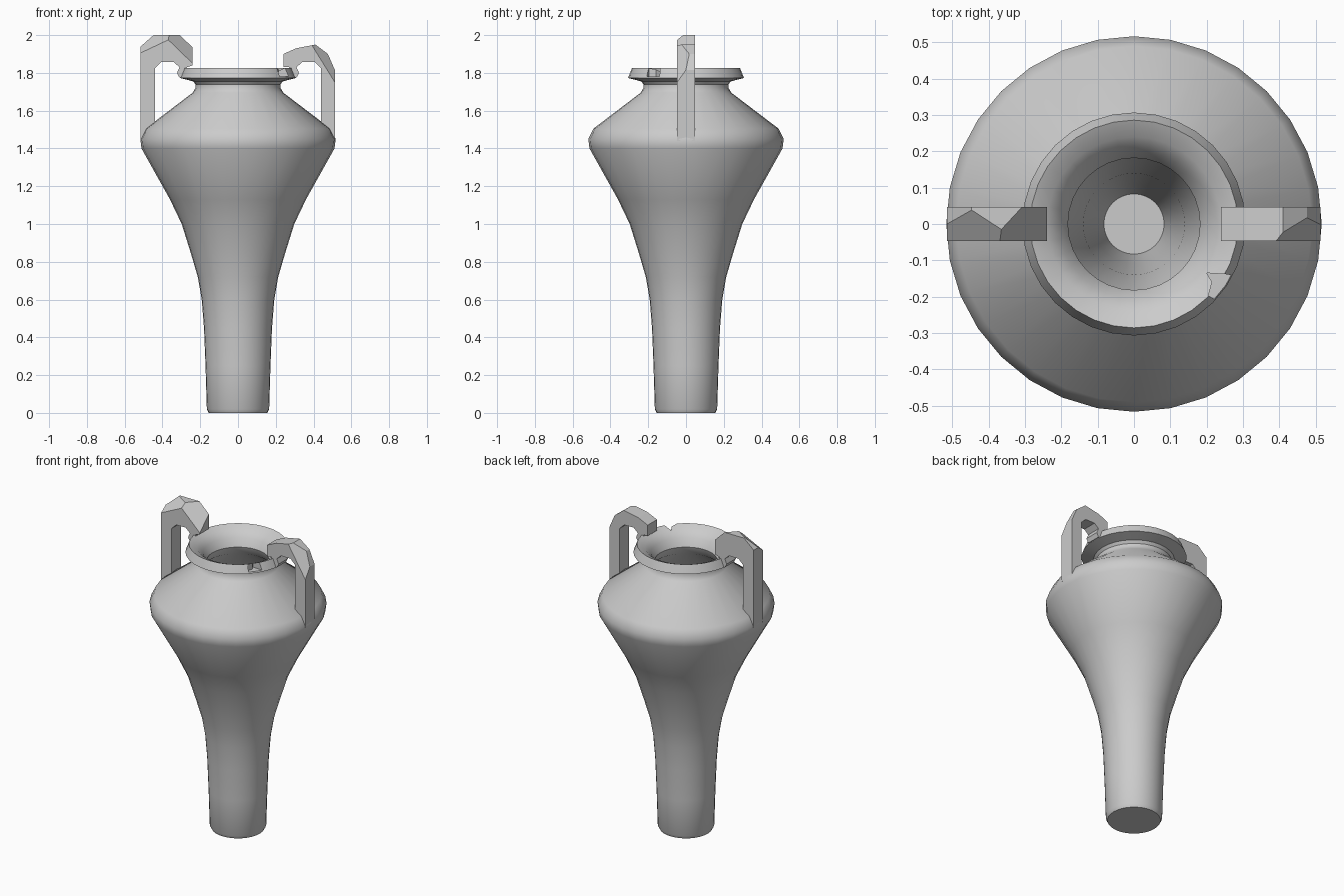
import bpy, bmesh, math
from mathutils import Vector

cube = bpy.data.objects.get("Cube")
if cube:
    bpy.data.objects.remove(cube, do_unlink=True)

clay = bpy.data.materials.new("grey clay")
clay.use_nodes = True
GREY = (0.6, 0.6, 0.6, 1)
clay.diffuse_color = GREY
clay.node_tree.nodes["Principled BSDF"].inputs["Base Color"].default_value = GREY


def finish(bm, name):
    bmesh.ops.recalc_face_normals(bm, faces=bm.faces)
    mesh = bpy.data.meshes.new(name)
    bm.to_mesh(mesh)
    bm.free()
    mesh.materials.append(clay)
    obj = bpy.data.objects.new(name, mesh)
    bpy.context.collection.objects.link(obj)
    return obj


def lathe(name, profile, sides=32):
    bm = bmesh.new()
    rings = [[bm.verts.new((r * math.cos(a), r * math.sin(a), z))
              for a in (2 * math.pi * i / sides for i in range(sides))]
             for r, z in profile]
    for low, high in zip(rings, rings[1:]):
        for i in range(sides):
            j = (i + 1) % sides
            bm.faces.new((low[i], low[j], high[j], high[i]))
    bm.faces.new(rings[0])
    bm.faces.new(rings[-1])
    return finish(bm, name)


def prism(points, to_3d, offset):
    bm = bmesh.new()
    face = bm.faces.new([bm.verts.new(to_3d(*p)) for p in points])
    new = bmesh.ops.extrude_face_region(bm, geom=[face])["geom"]
    moved = [v for v in new if isinstance(v, bmesh.types.BMVert)]
    bmesh.ops.translate(bm, verts=moved, vec=offset)
    bmesh.ops.recalc_face_normals(bm, faces=bm.faces)
    return bm


def handle(name, outline, chips):
    """Flat slab in the xz plane with worn corners sliced off the top."""
    bm = prism(outline, lambda x, z: (x, -0.047, z), (0, 0.094, 0))
    for chip in chips:
        p, q, r = map(Vector, chip)
        normal = (q - p).cross(r - p).normalized()
        if normal.z < 0:
            normal.negate()
        geom = bm.verts[:] + bm.edges[:] + bm.faces[:]
        cut = bmesh.ops.bisect_plane(bm, geom=geom, plane_co=p, plane_no=normal,
                                     clear_outer=True)["geom_cut"]
        edges = [e for e in cut if isinstance(e, bmesh.types.BMEdge)]
        bmesh.ops.holes_fill(bm, edges=edges)
    return finish(bm, name)


# Vase: outer wall, lip, then inner wall down to the floor
outer = [(.155, 0), (.165, .02), (.172, .25), (.18, .45), (.192, .6),
         (.213, .72), (.248, .84), (.298, 1.0), (.36, 1.13), (.511, 1.4),
         (.517, 1.45), (.49, 1.505), (.24, 1.695), (.225, 1.72),
         (.224, 1.738), (.237, 1.755), (.307, 1.773)]
lip = [(.286, 1.826), (.24, 1.805), (.205, 1.77), (.182, 1.72)]
inner = [(.2, 1.67), (.43, 1.48), (.45, 1.42), (.3, 1.12), (.24, 1.0),
         (.18, .82), (.14, .6), (.11, .3), (.083, .06)]
vase = lathe("vase_body", outer + lip + inner)

# Broken notch in the lip
notch = [(.2, -.135), (.31, -.142), (.27, -.24), (.205, -.197), (.215, -.16)]
cutter = finish(prism(notch, lambda x, y: (x, y, 1.782), (0, 0, .1)), "notch_cutter")
cutter.hide_render = True
bpy.context.view_layer.objects.active = vase
vase.select_set(True)
mod = vase.modifiers.new("notch", "BOOLEAN")
mod.operation, mod.solver, mod.object = "DIFFERENCE", "EXACT", cutter
bpy.ops.object.modifier_apply(modifier=mod.name)
bpy.data.objects.remove(cutter, do_unlink=True)
bpy.ops.object.shade_smooth_by_angle(angle=math.radians(35))

# Inner edge shared by both handles, from the leg up and over to the lip
inside = [(.44, 1.47), (.44, 1.825), (.407, 1.857), (.34, 1.857), (.31, 1.83),
          (.323, 1.8), (.31, 1.775), (.27, 1.77), (.27, 1.83)]

right_top = [(.24, 1.84), (.24, 1.945), (.302, 2.0), (.447, 2.0),
             (.515, 1.94), (.515, 1.44)]
handle("right_handle", [(-x, z) for x, z in inside + right_top],
       [((-.515, 0, 1.94), (-.46, .04, 1.995), (-.39, -.047, 1.965)),
        ((-.37, -.02, 2.0), (-.305, .05, 2.0), (-.24, -.047, 1.85))])

left_top = [(.24, 1.83), (.24, 1.9), (.307, 1.93), (.41, 1.95), (.476, 1.9),
            (.513, 1.815), (.513, 1.44)]
handle("left_handle", inside + left_top,
       [((.42, -.015, 1.945), (.42, -.047, 1.9), (.513, -.047, 1.75))])
